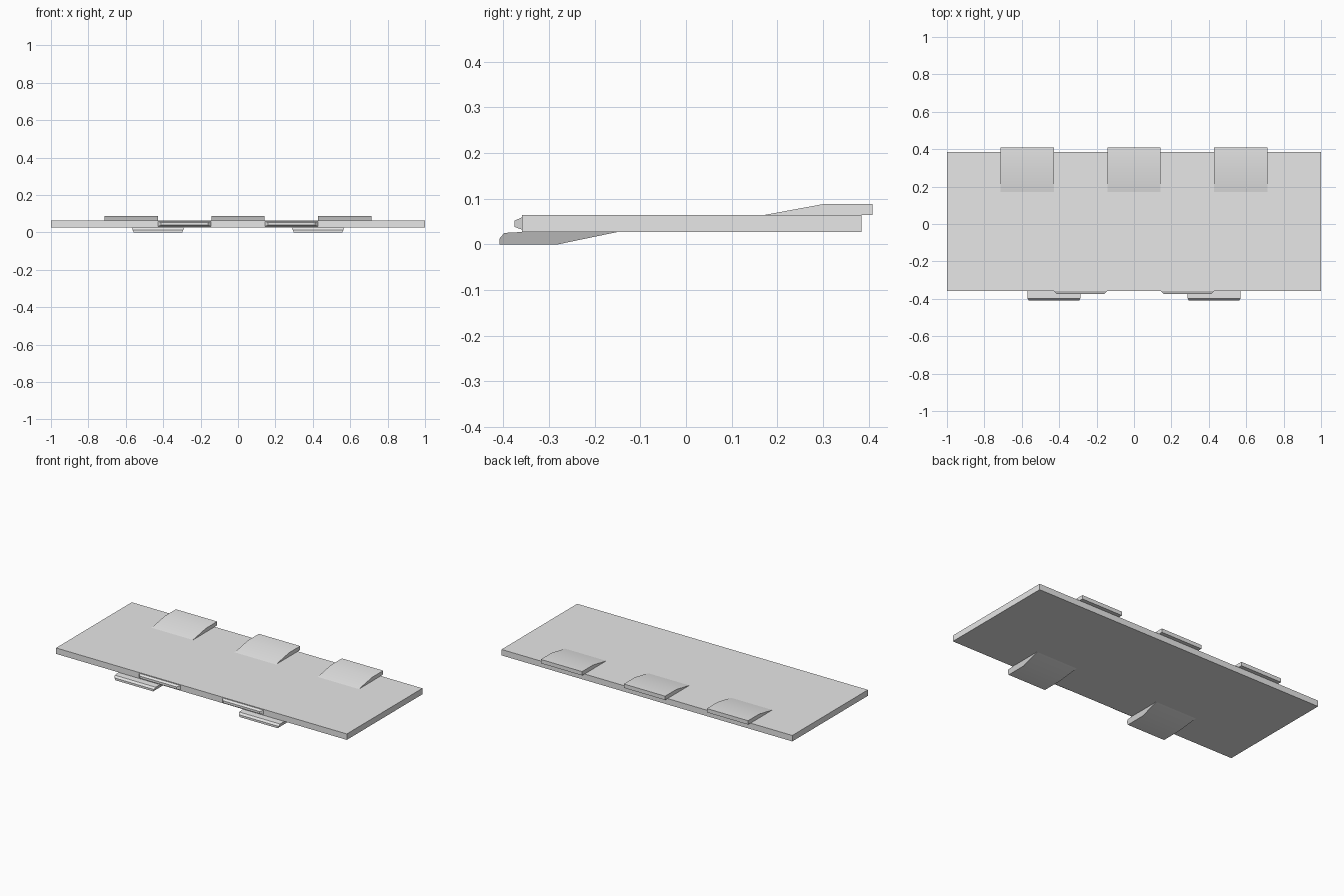
import bpy
import bmesh
import math

cube = bpy.data.objects.get("Cube")
if cube:
    bpy.data.objects.remove(cube, do_unlink=True)

# Single plain grey finish
grey = bpy.data.materials.new("plain_grey")
grey.use_nodes = True
GREY = (0.8, 0.8, 0.8, 1.0)
grey.diffuse_color = GREY
grey.node_tree.nodes["Principled BSDF"].inputs["Base Color"].default_value = GREY


def extrude_profile(name, profile, x, half_width):
    """Solid across x from a (y, z) profile; half_width(y, z) sets its side taper."""
    bm = bmesh.new()
    sides = [[bm.verts.new((x + s * half_width(y, z), y, z)) for y, z in profile]
             for s in (-1, 1)]
    for loop in sides:
        bm.faces.new(loop)
    n = len(profile)
    for i in range(n):
        j = (i + 1) % n
        bm.faces.new((sides[0][i], sides[0][j], sides[1][j], sides[1][i]))
    bmesh.ops.recalc_face_normals(bm, faces=bm.faces)
    mesh = bpy.data.meshes.new(name)
    bm.to_mesh(mesh)
    bm.free()
    mesh.materials.append(grey)
    obj = bpy.data.objects.new(name, mesh)
    bpy.context.collection.objects.link(obj)
    bpy.ops.object.select_all(action="DESELECT")
    obj.select_set(True)
    bpy.context.view_layer.objects.active = obj
    bpy.ops.object.shade_smooth_by_angle(angle=math.radians(30))
    return obj


BOTTOM, TOP = 0.027, 0.064
FRONT, BACK = -0.359, 0.384
HALF = 0.142

# Flat main plate
plate = [(FRONT, BOTTOM), (BACK, BOTTOM), (BACK, TOP), (FRONT, TOP)]
extrude_profile("main_plate", plate, 0, lambda y, z: 1.0)

# Three ramped clips overhanging the back edge
clip = [(0.17, TOP), (0.30, 0.088), (0.408, 0.088), (0.408, TOP)]
for side, x in (("right", -0.571), ("middle", 0), ("left", 0.571)):
    extrude_profile(f"{side}_back_clip", clip, x, lambda y, z: HALF)

# Ramped tabs under the front edge, narrowing downwards
tab = [(-0.15, BOTTOM), (-0.28, 0), (-0.408, 0), (-0.408, 0.013), (-0.398, 0.025),
       (FRONT, BOTTOM)]
# Bevelled ridges on the front edge
ridge = [(FRONT, 0.032), (-0.375, 0.038), (-0.375, 0.052), (FRONT, 0.059)]
for side, s in (("right", -1), ("left", 1)):
    extrude_profile(f"{side}_front_tab", tab, s * 0.428,
                    lambda y, z: HALF - 0.012 * (1 - z / BOTTOM))
    extrude_profile(f"{side}_front_ridge", ridge, s * 0.286,
                    lambda y, z: HALF - (FRONT - y))
